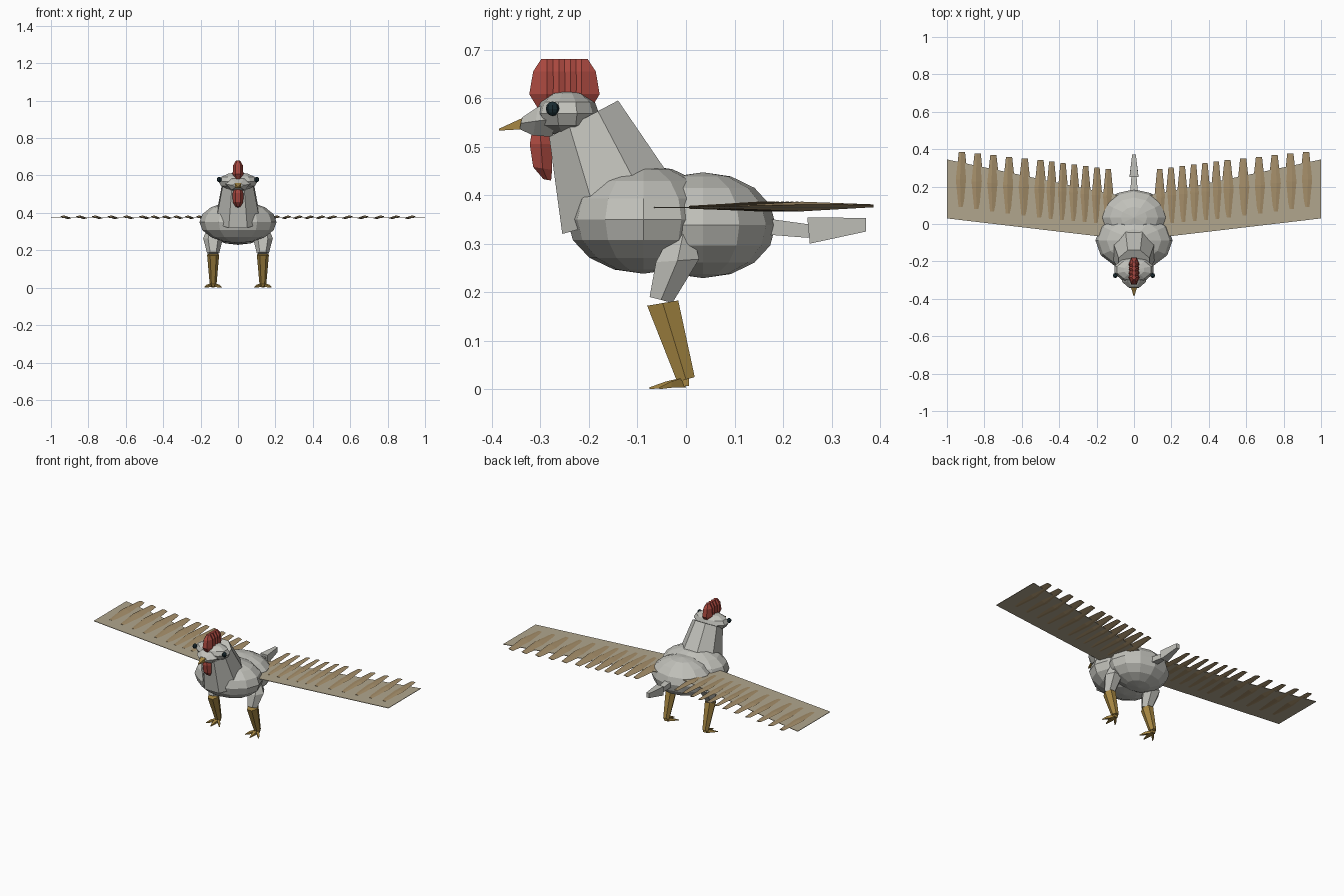
import bpy, bmesh, math
from mathutils import Vector

if "Cube" in bpy.data.objects:
    bpy.data.objects.remove(bpy.data.objects["Cube"])


def material(name, rgb):
    m = bpy.data.materials.new(name)
    m.diffuse_color = (*rgb, 1)
    m.use_nodes = True
    m.node_tree.nodes["Principled BSDF"].inputs["Base Color"].default_value = m.diffuse_color
    return m


GREY = material("plumage grey", (0.53, 0.53, 0.49))
RED = material("comb red", (0.40, 0.065, 0.05))
GOLD = material("leg gold", (0.38, 0.24, 0.055))
TAN = material("wing tan", (0.44, 0.38, 0.27))
BROWN = material("feather brown", (0.38, 0.275, 0.145))
DARK = material("eye dark", (0.01, 0.025, 0.032))


def finish(name, bm, mat):
    bmesh.ops.recalc_face_normals(bm, faces=bm.faces)
    mesh = bpy.data.meshes.new(name)
    bm.to_mesh(mesh)
    bm.free()
    mesh.materials.append(mat)
    ob = bpy.data.objects.new(name, mesh)
    bpy.context.collection.objects.link(ob)
    return ob


def ball(name, centre, radii, mat, segs=12, rings=8):
    """Faceted ellipsoid."""
    bm = bmesh.new()
    bmesh.ops.create_uvsphere(bm, u_segments=segs, v_segments=rings, radius=1)
    for v in bm.verts:
        v.co = Vector(c + r * p for c, r, p in zip(centre, radii, v.co))
    return finish(name, bm, mat)


def loft(name, sections, mat, sides=4):
    """Solid through sections (x, half_width, (y, z) front, (y, z) back)."""
    bm = bmesh.new()
    k = 1 / math.cos(math.pi / sides)       # flats reach the given extents
    rings = []
    for x, w, f, b in sections:
        ring = []
        for i in range(sides):
            a = (i + 0.5) * 2 * math.pi / sides
            t = 0.5 + 0.5 * k * math.cos(a)
            ring.append(bm.verts.new((x + w * k * math.sin(a),
                                      f[0] + (b[0] - f[0]) * t,
                                      f[1] + (b[1] - f[1]) * t)))
        rings.append(ring)
    for r0, r1 in zip(rings, rings[1:]):
        for i in range(sides):
            j = (i + 1) % sides
            bm.faces.new((r0[i], r0[j], r1[j], r1[i]))
    bm.faces.new(rings[0])
    bm.faces.new(rings[-1][::-1])
    return finish(name, bm, mat)


# Body: two overlapping masses
ball("breast", (0, -0.088, 0.35), (0.206, 0.157, 0.112), GREY)
ball("rump", (0, 0.035, 0.338), (0.182, 0.15, 0.109), GREY)

# Neck
loft("neck", [(0, 0.12, (-0.255, 0.32), (0.0, 0.39)),
              (0, 0.082, (-0.282, 0.52), (-0.14, 0.595))], GREY, 8)

# Head, snout and beak
ball("head", (0, -0.245, 0.568), (0.11, 0.066, 0.048), GREY, 10, 6)
loft("snout", [(0, 0.062, (-0.275, 0.52), (-0.265, 0.595)),
               (0, 0.055, (-0.315, 0.523), (-0.305, 0.582)),
               (0, 0.024, (-0.343, 0.536), (-0.338, 0.56))], GREY, 6)
loft("beak", [(0, 0.018, (-0.335, 0.536), (-0.335, 0.56)),
              (0, 0.002, (-0.385, 0.533), (-0.385, 0.537))], GOLD)

# Comb lobes and wattle
for i, y in enumerate((-0.286, -0.262, -0.238, -0.215)):
    loft(f"comb_lobe_{i + 1}", [(0, 0.012, (y - 0.014, 0.57), (y + 0.014, 0.57)),
                                (0, 0.025, (y - 0.037, 0.608), (y + 0.037, 0.608)),
                                (0, 0.022, (y - 0.029, 0.655), (y + 0.029, 0.655)),
                                (0, 0.009, (y - 0.012, 0.681), (y + 0.012, 0.681))],
         RED, 6)
loft("wattle", [(0, 0.014, (-0.317, 0.535), (-0.285, 0.535)),
                (0, 0.025, (-0.322, 0.505), (-0.276, 0.505)),
                (0, 0.024, (-0.315, 0.458), (-0.276, 0.452)),
                (0, 0.010, (-0.294, 0.433), (-0.278, 0.43))], RED, 6)

# Tail
loft("tail_base", [(0, 0.022, (0.15, 0.32), (0.15, 0.354)),
                   (0, 0.014, (0.252, 0.312), (0.252, 0.34))], GREY)
loft("tail_tip", [(0, 0.024, (0.255, 0.30), (0.25, 0.354)),
                  (0, 0.010, (0.371, 0.325), (0.371, 0.353))], GREY)

# Feather stations along each wing: x, rear end y, front end y
OUTER = [(0.92 - 0.084 * i, 0.386 - 0.009 * i, 0.09 - 0.011 * i, 0.033) for i in range(6)]
INNER = [(0.44 - 0.0605 * i, 0.335 - 0.008 * i, 0.026 - 0.005 * i, 0.028) for i in range(6)]

for s, side in ((-1, "left"), (1, "right")):
    ball(f"eye_{side}", (s * 0.1, -0.275, 0.578), (0.013, 0.014, 0.015), DARK, 8, 6)

    # Thin wing sheet
    bm = bmesh.new()
    outline = [(0, -0.088), (1, 0.03), (1, 0.345), (0, 0.135)]
    bottom = [bm.verts.new((s * x, y, 0.373)) for x, y in outline]
    top = [bm.verts.new((s * x, y, 0.376)) for x, y in outline]
    bm.faces.new(bottom)
    bm.faces.new(top)
    for i in range(4):
        j = (i + 1) % 4
        bm.faces.new((bottom[i], bottom[j], top[j], top[i]))
    finish(f"wing_{side}", bm, TAN)

    # Leaf-shaped feathers with a ridged, slightly tilted section
    for n, (x, rear, front, w) in enumerate(OUTER + INNER):
        bm = bmesh.new()
        rings = []
        for t, k, h in ((0, 0.55, 0.003), (0.5, 1, 0.010), (1, 0.5, 0.003)):
            y = front + (rear - front) * t
            z = 0.375 + 0.003 * t
            rings.append([bm.verts.new((s * (x + dx * w * k), y, z + dz))
                          for dx, dz in ((-1, -0.004 * k), (0.3, h),
                                         (1, 0.004 * k), (-0.3, -h))])
        for r0, r1 in zip(rings, rings[1:]):
            for i in range(4):
                j = (i + 1) % 4
                bm.faces.new((r0[i], r0[j], r1[j], r1[i]))
        bm.faces.new(rings[0])
        bm.faces.new(rings[-1])
        finish(f"feather_{side}_{n + 1}", bm, BROWN)

    # Thigh, shin and toes
    lx = s * 0.133
    loft(f"thigh_{side}", [(s * 0.128, 0.026, (-0.022, 0.337), (0.014, 0.322)),
                           (s * 0.133, 0.046, (-0.062, 0.262), (0.027, 0.268)),
                           (lx, 0.028, (-0.075, 0.19), (-0.028, 0.178))], GREY, 6)
    loft(f"shin_{side}", [(lx, 0.028, (-0.08, 0.172), (-0.016, 0.183)),
                          (lx, 0.016, (-0.018, 0.015), (0.018, 0.025))], GOLD, 6)
    loft(f"heel_{side}", [(lx, 0.012, (-0.016, 0.024), (0.006, 0.024)),
                          (lx, 0.012, (-0.012, 0.005), (0.006, 0.007))], GOLD)
    for toe, dx, y in (("inner", -0.045, -0.055), ("middle", 0, -0.075),
                       ("outer", 0.045, -0.055)):
        loft(f"toe_{toe}_{side}", [(lx, 0.009, (0.0, 0.004), (-0.006, 0.024)),
                                   (lx + s * dx * 0.55, 0.009, (y * 0.55, 0.003), (y * 0.55, 0.016)),
                                   (lx + s * dx, 0.002, (y, 0.0), (y, 0.004))], GOLD)
